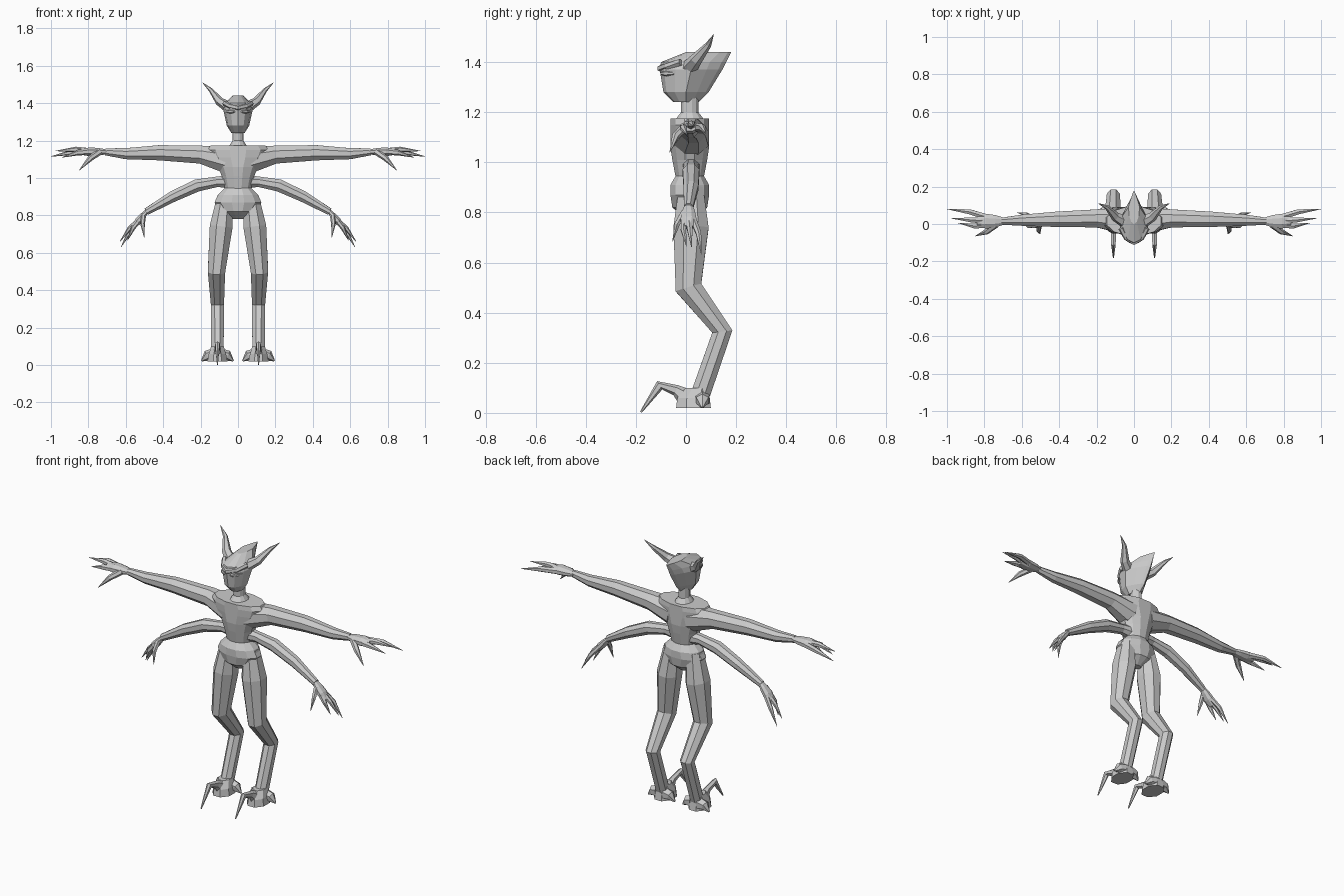
import bpy, bmesh
from math import cos, sin, pi
from mathutils import Vector

default_cube = bpy.data.objects.get("Cube")
if default_cube:
    bpy.data.objects.remove(default_cube, do_unlink=True)

colour = (0.6, 0.6, 0.6, 1)
grey = bpy.data.materials.new("plain grey")
grey.use_nodes = True
grey.diffuse_color = colour
grey.node_tree.nodes["Principled BSDF"].inputs["Base Color"].default_value = colour

X, Y, Z = Vector((1, 0, 0)), Vector((0, 1, 0)), Vector((0, 0, 1))


def loft(name, points, widths, depths, sides=8, axis=X, along=None, mirror=1, pointed=0):
    """Skin elliptical rings along a path; width lies on the axis, depth across it."""
    bm = bmesh.new()
    centres = [Vector(p) for p in points]
    last = len(centres) - 1
    loops = []
    for i, (centre, width, depth) in enumerate(zip(centres, widths, depths)):
        tangent = along or (centres[min(i + 1, last)] - centres[max(i - 1, 0)]).normalized()
        u = (axis - tangent * axis.dot(tangent)).normalized()
        v = tangent.cross(u)
        loop = []
        for k in range(sides):
            angle = 2 * pi * (k if pointed else k + 0.5) / sides
            narrowing = 1 - pointed * max(0, sin(angle))
            p = centre + u * cos(angle) * width * narrowing + v * sin(angle) * depth
            loop.append(bm.verts.new((p.x * mirror, p.y, p.z)))
        loops.append(loop)
    for lower, upper in zip(loops, loops[1:]):
        for k in range(sides):
            n = (k + 1) % sides
            bm.faces.new((lower[k], lower[n], upper[n], upper[k]))
    bm.faces.new(loops[0])
    bm.faces.new(loops[-1])
    bmesh.ops.recalc_face_normals(bm, faces=bm.faces)
    mesh = bpy.data.meshes.new(name)
    bm.to_mesh(mesh)
    bm.free()
    mesh.materials.append(grey)
    bpy.context.collection.objects.link(bpy.data.objects.new(name, mesh))


def column(name, profile, ratio):
    """Upright body part from (height, half width) pairs, with limited depth."""
    points = [(0, 0.015, height) for height, width in profile]
    widths = [width for height, width in profile]
    depths = [min(0.08, width * ratio) for width in widths]
    loft(name, points, widths, depths, sides=12, along=Z)


def limb(name, points, sizes, side, axis=Y, ratio=1.0, sides=8):
    """Round or flattened limb along a path."""
    loft(name, points, sizes, [size * ratio for size in sizes], sides, axis, mirror=side)


def hand(name, wrist, forward, scale, side):
    """Palm with three long claws and a thumb, laid out along the forearm."""
    wrist = Vector(wrist)
    forward = Vector(forward).normalized()
    up = forward.cross(Y)

    def place(reach, sideways, lift):
        return wrist + (forward * reach + Y * sideways + up * lift) * scale

    palm = [place(reach, 0, 0) for reach in (-0.01, 0.03, 0.08, 0.13)]
    palm_sizes = [size * scale for size in (0.022, 0.035, 0.043, 0.028)]
    limb(name + "_palm", palm, palm_sizes, side, ratio=0.6)

    for finger, root, tip in (("long_finger", 0.02, (0.29, 0.065, -0.025)),
                              ("middle_finger", 0, (0.265, 0.015, 0.005)),
                              ("short_finger", -0.02, (0.23, -0.01, -0.03)),
                              ("thumb", -0.02, (0.14, -0.08, -0.1))):
        base = place(0.07 if finger != "thumb" else 0.03, root, 0)
        end = place(*tip)
        knuckle = base.lerp(end, 0.45) + (up * 0.01 + Y * root / 2) * scale
        size = 0.018 * scale
        limb(f"{name}_{finger}", (base, knuckle, end), (size, size * 0.85, 0.001), side, sides=6)


# Trunk
column("chest", ((0.93, 0.07), (1.01, 0.09), (1.06, 0.11),
                 (1.11, 0.15), (1.15, 0.17), (1.175, 0.15)), ratio=0.8)
column("pelvis", ((0.78, 0.03), (0.82, 0.09), (0.87, 0.13),
                  (0.91, 0.11), (0.95, 0.07)), ratio=0.8)
column("neck", ((1.17, 0.05), (1.2, 0.03), (1.27, 0.03)), ratio=1.2)

# Head with a pointed back crest
loft("head",
     points=[(0, 0, 1.24), (0, 0, 1.28), (0, 0.02, 1.37), (0, 0.03, 1.4), (0, 0.09, 1.44)],
     widths=(0.035, 0.06, 0.08, 0.07, 0.03),
     depths=(0.05, 0.09, 0.125, 0.13, 0.09),
     sides=12, along=Z, pointed=0.7)

# Brow curved around the face
brow = [(x, 16 * x * x - 0.1, 5 * x * x + 1.375) for x in (-0.07, -0.04, 0, 0.04, 0.07)]
limb("brow", brow, [0.015] * len(brow), side=1, sides=6)

for label, side in (("left", 1), ("right", -1)):
    # Swept horn and narrow eye
    limb(label + "_horn",
         [(0.045, 0.01, 1.375), (0.1, 0.04, 1.41), (0.145, 0.09, 1.47), (0.19, 0.11, 1.51)],
         (0.035, 0.026, 0.013, 0.001), side, ratio=0.9, sides=6)
    limb(label + "_eye", [(x, 16 * x * x - 0.105, 1.355) for x in (0.02, 0.04, 0.06)],
         (0.006, 0.012, 0.006), side, sides=6)

    # Upper arm held level
    limb(label + "_upper_arm",
         [(0.06, 0.02, 1.095), (0.2, 0.03, 1.125), (0.42, 0.025, 1.135),
          (0.6, 0.02, 1.13), (0.71, 0.015, 1.14)],
         (0.075, 0.052, 0.044, 0.032, 0.02), side)
    hand(label + "_upper_hand", (0.71, 0.015, 1.14), X, 1, side)

    # Lower arm drooping from the waist
    limb(label + "_lower_arm",
         [(0.04, 0.02, 0.98), (0.11, 0.02, 0.98), (0.22, 0.02, 0.96),
          (0.35, 0.02, 0.9), (0.49, 0.01, 0.82)],
         (0.04, 0.03, 0.036, 0.032, 0.02), side)
    hand(label + "_lower_hand", (0.49, 0.01, 0.82), X * 0.65 - Z * 0.76, 0.8, side)

    # Leg bending backwards to the hock
    limb(label + "_leg",
         [(0.07, 0.02, 0.9), (0.09, 0.02, 0.74), (0.115, 0.01, 0.5),
          (0.11, 0.145, 0.325), (0.11, 0.06, 0.08)],
         (0.045, 0.066, 0.05, 0.038, 0.036), side, axis=X, ratio=1.15)

    # Foot pad, raised front claw and splayed side toes
    loft(label + "_foot", [(0.11, 0.03, 0.02), (0.11, 0.03, 0.06), (0.11, 0.045, 0.1)],
         (0.058, 0.05, 0.036), (0.075, 0.07, 0.05), along=Z, mirror=side)
    limb(label + "_front_claw",
         [(0.11, 0, 0.06), (0.11, -0.04, 0.09), (0.11, -0.105, 0.11), (0.11, -0.18, 0.003)],
         (0.028, 0.016, 0.014, 0.003), side, axis=X, ratio=1.4, sides=6)
    for toe, outward in (("outer", 1), ("inner", -1)):
        path = [(0.11 + outward * reach, 0.065, height)
                for reach, height in ((0.02, 0.055), (0.055, 0.05), (0.085, 0.022))]
        limb(f"{label}_{toe}_toe", path, (0.034, 0.028, 0.004), side, sides=6)
